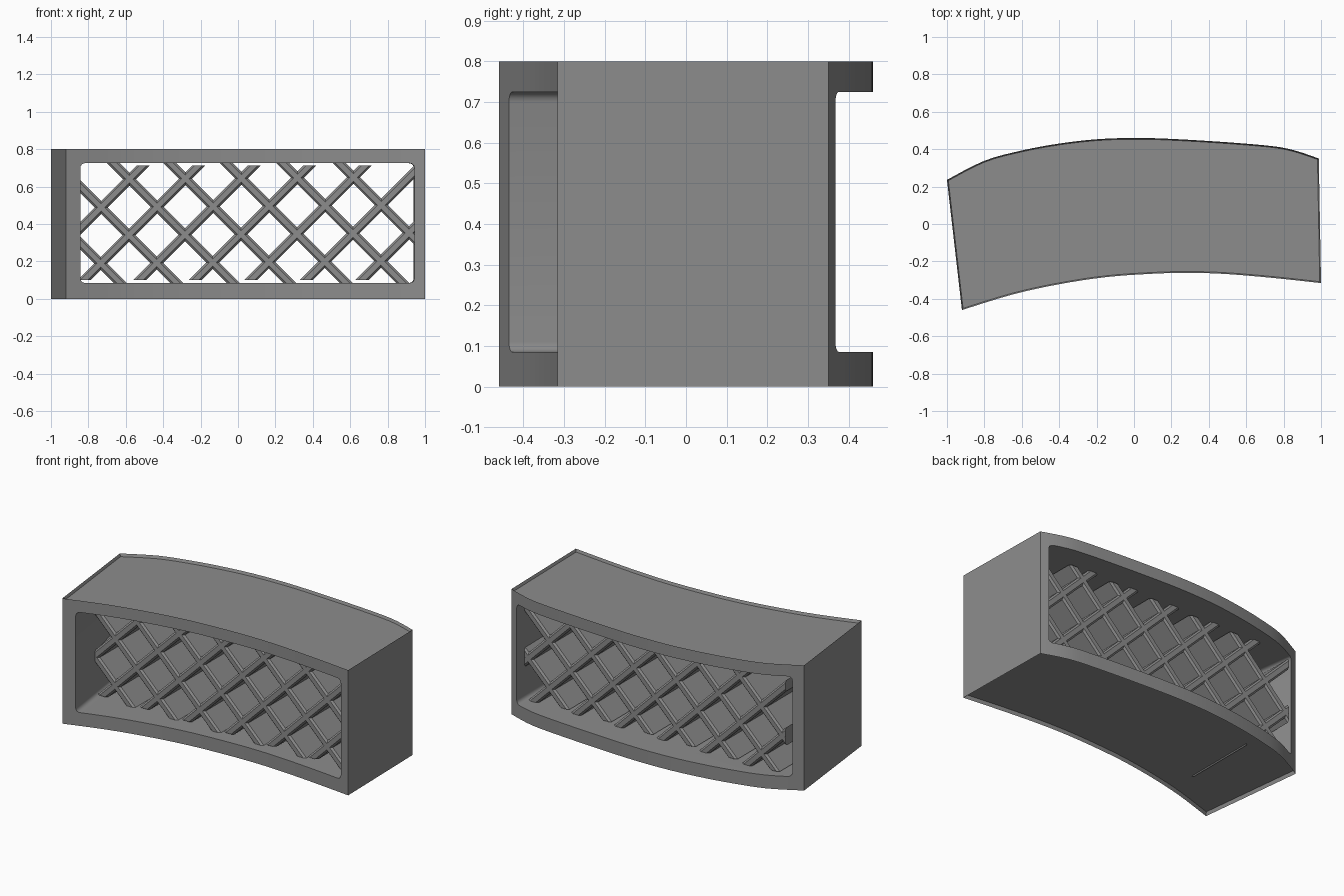
import bpy, bmesh, math

if "Cube" in bpy.data.objects:
    bpy.data.objects.remove(bpy.data.objects["Cube"])

BACK = [(-1.0, .236), (-.8, .338), (-.6, .393), (-.4, .43), (-.2, .453), (0, .46),
        (.2, .455), (.5, .437), (.75, .415), (.87, .39), (.988, .35)]
FRONT = [(1.0, -.316), (.75, -.289), (.5, -.268), (.3, -.261), (.1, -.266), (-.15, -.284),
         (-.4, -.322), (-.65, -.377), (-.92, -.46)]

grey = bpy.data.materials.new("dark_grey")
grey.diffuse_color = (.264, .264, .264, 1)
grey.use_nodes = True
grey.node_tree.nodes["Principled BSDF"].inputs["Base Color"].default_value = grey.diffuse_color


def smooth_path(pts, n=4):
    """Catmull-Rom curve through the points."""
    p = [pts[0]] + pts + [pts[-1]]
    out = []
    for i in range(1, len(p) - 2):
        for k in range(n):
            t = k / n
            out.append(tuple(.5 * (2 * b + (c - a) * t + (2 * a - 5 * b + 4 * c - d) * t ** 2
                                   + (3 * b - a - 3 * c + d) * t ** 3)
                             for a, b, c, d in zip(p[i - 1], p[i], p[i + 1], p[i + 2])))
    return out + [pts[-1]]


def finish(bm, name):
    bmesh.ops.recalc_face_normals(bm, faces=bm.faces)
    me = bpy.data.meshes.new(name)
    bm.to_mesh(me)
    bm.free()
    me.materials.append(grey)
    ob = bpy.data.objects.new(name, me)
    bpy.context.collection.objects.link(ob)
    return ob


def loft(bm, *loops):
    """Closed solid through matching loops."""
    rows = [[bm.verts.new(v) for v in loop] for loop in loops]
    for a, b in zip(rows, rows[1:]):
        for i in range(len(a)):
            j = (i + 1) % len(a)
            bm.faces.new((a[i], a[j], b[j], b[i]))
    return [bm.faces.new(rows[0]), bm.faces.new(rows[-1])]


# Curved case with a thin raised rim around the top and bottom panels
outline = smooth_path(BACK) + smooth_path(FRONT)
bm = bmesh.new()
caps = loft(bm, [(x, y, 0) for x, y in outline], [(x, y, .8) for x, y in outline])
bmesh.ops.recalc_face_normals(bm, faces=bm.faces)
for cap, shift in zip(caps, (.022, -.017)):
    bmesh.ops.inset_region(bm, faces=[cap], thickness=.007, use_even_offset=True)
    for v in cap.verts:
        v.co.z += shift
case = finish(bm, "curved_case")


# Rounded opening running from front to back, following the slanted left wall
def rounded_rect(x0, x1, z0, z1, y, r=.025, n=4):
    pts = []
    for q, (cx, cz) in enumerate([(x1 - r, z1 - r), (x0 + r, z1 - r), (x0 + r, z0 + r), (x1 - r, z0 + r)]):
        for k in range(n + 1):
            a = math.pi / 2 * (q + k / n)
            pts.append((cx + r * math.cos(a), y, cz + r * math.sin(a)))
    return pts


bm = bmesh.new()
loft(bm, rounded_rect(-.82, .945, .085, .725, -.6), rounded_rect(-.985, .938, .085, .725, .6))
cutter = finish(bm, "opening_cutter")
cutter.hide_render = True
cutter.hide_set(True)
mod = case.modifiers.new("opening", 'BOOLEAN')
mod.object = cutter
mod.operation = 'DIFFERENCE'
mod.solver = 'EXACT'


# Diagonal lattice boards with chamfered edges, trimmed against the inside of the case
def board(name, x, z, lean, zmin, zmax, start=-3, half=.025, y0=-.195, y1=.29, chamfer=.011):
    d = 1 / math.sqrt(2)

    def profile(y, h):
        return [(x + d * lean * (s - t * h), y, z + d * (s + t * h))
                for s, t in [(start, -1), (3, -1), (3, 1), (start, 1)]]
    bm = bmesh.new()
    loft(bm, profile(y0, half - chamfer), profile(y0 + chamfer, half),
         profile(y1 - chamfer, half), profile(y1, half - chamfer))
    for co, no in [((-.905, 0, 0), (-1, 0, 0)), ((.955, 0, 0), (1, 0, 0)),
                   ((0, 0, zmin), (0, 0, -1)), ((0, 0, zmax), (0, 0, 1))]:
        bmesh.ops.bisect_plane(bm, geom=bm.verts[:] + bm.edges[:] + bm.faces[:],
                               plane_co=co, plane_no=no, clear_outer=True)
        bmesh.ops.holes_fill(bm, edges=[e for e in bm.edges if e.is_boundary], sides=0)
    finish(bm, name)


for i in range(7):
    board(f"rising_board_{i + 1}", -1.12 + .297 * i, .1, 1, .1, .713)
for i in range(7):
    # the corner of the first board pokes slightly through the bottom panel
    board(f"falling_board_{i + 1}", -.63 + .302 * i, .085, -1, 0, .76, start=-.073 if i == 0 else -.05)

# Smooth shading on the curved faces
bpy.ops.object.select_all(action='DESELECT')
case.select_set(True)
bpy.context.view_layer.objects.active = case
bpy.ops.object.modifier_apply(modifier="opening")
bpy.ops.object.shade_smooth_by_angle(angle=math.radians(25))
